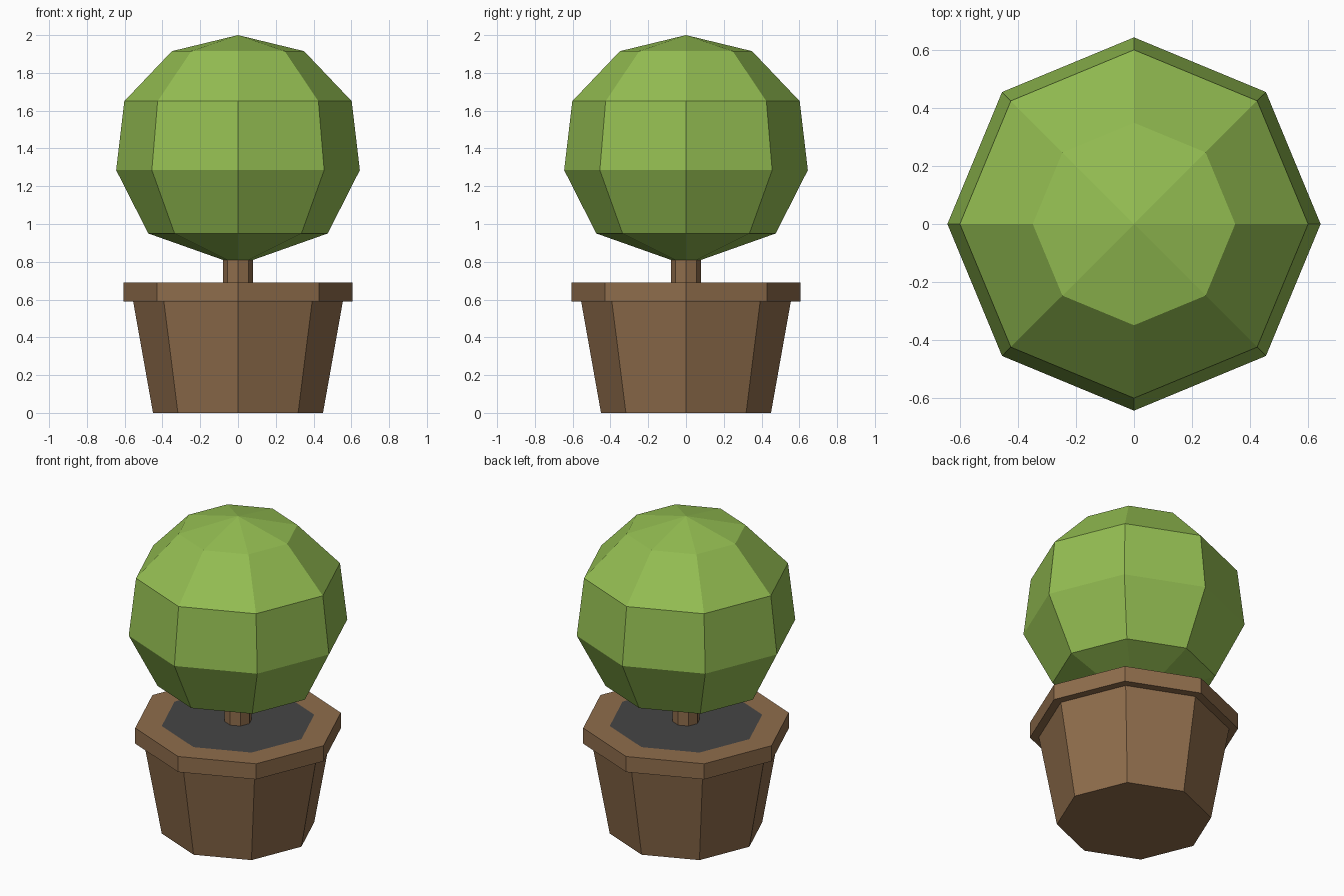
import bpy
import bmesh
from math import cos, sin, pi

cube = bpy.data.objects.get("Cube")
if cube:
    bpy.data.objects.remove(cube, do_unlink=True)

SIDES = 8


def make_material(name, rgb):
    mat = bpy.data.materials.new(name)
    mat.use_nodes = True
    mat.diffuse_color = (*rgb, 1)
    mat.node_tree.nodes["Principled BSDF"].inputs["Base Color"].default_value = (*rgb, 1)
    return mat


def lathe(name, profile, mat, cap_start=True, cap_end=True):
    """Flat-shaded octagonal solid from (radius, height) pairs, bottom to top."""
    bm = bmesh.new()
    rings = []
    for r, z in profile:
        if r == 0:
            rings.append([bm.verts.new((0, 0, z))])
        else:
            angles = [2 * pi * i / SIDES for i in range(SIDES)]
            rings.append([bm.verts.new((r * cos(a), r * sin(a), z)) for a in angles])
    for low, high in zip(rings, rings[1:]):
        for i in range(SIDES):
            j = (i + 1) % SIDES
            if len(high) == 1:
                bm.faces.new((low[i], low[j], high[0]))
            else:
                bm.faces.new((low[i], low[j], high[j], high[i]))
    if cap_start:
        bm.faces.new(rings[0][::-1])
    if cap_end and len(rings[-1]) > 1:
        bm.faces.new(rings[-1])
    mesh = bpy.data.meshes.new(name)
    bm.to_mesh(mesh)
    bm.free()
    mesh.materials.append(mat)
    obj = bpy.data.objects.new(name, mesh)
    bpy.context.collection.objects.link(obj)
    return obj


leaf_green = make_material("leaf green", (0.296, 0.515, 0.084))
clay_brown = make_material("clay brown", (0.275, 0.153, 0.072))
soil_grey = make_material("soil grey", (0.06, 0.06, 0.06))

# Tapered pot with an overhanging rim, open where the soil sits
lathe("pot", [(0.45, 0), (0.555, 0.59), (0.607, 0.59), (0.607, 0.69), (0.45, 0.69)],
      clay_brown, cap_end=False)

# Soil level with the rim
lathe("soil", [(0.45, 0.69)], soil_grey, cap_start=False)

# Short trunk
lathe("trunk", [(0.08, 0.69), (0.08, 0.83)], clay_brown, cap_start=False)

# Faceted ball of leaves
lathe("foliage", [(0.08, 0.81), (0.475, 0.95), (0.645, 1.285), (0.602, 1.65),
                  (0.35, 1.915), (0, 2)], leaf_green)
